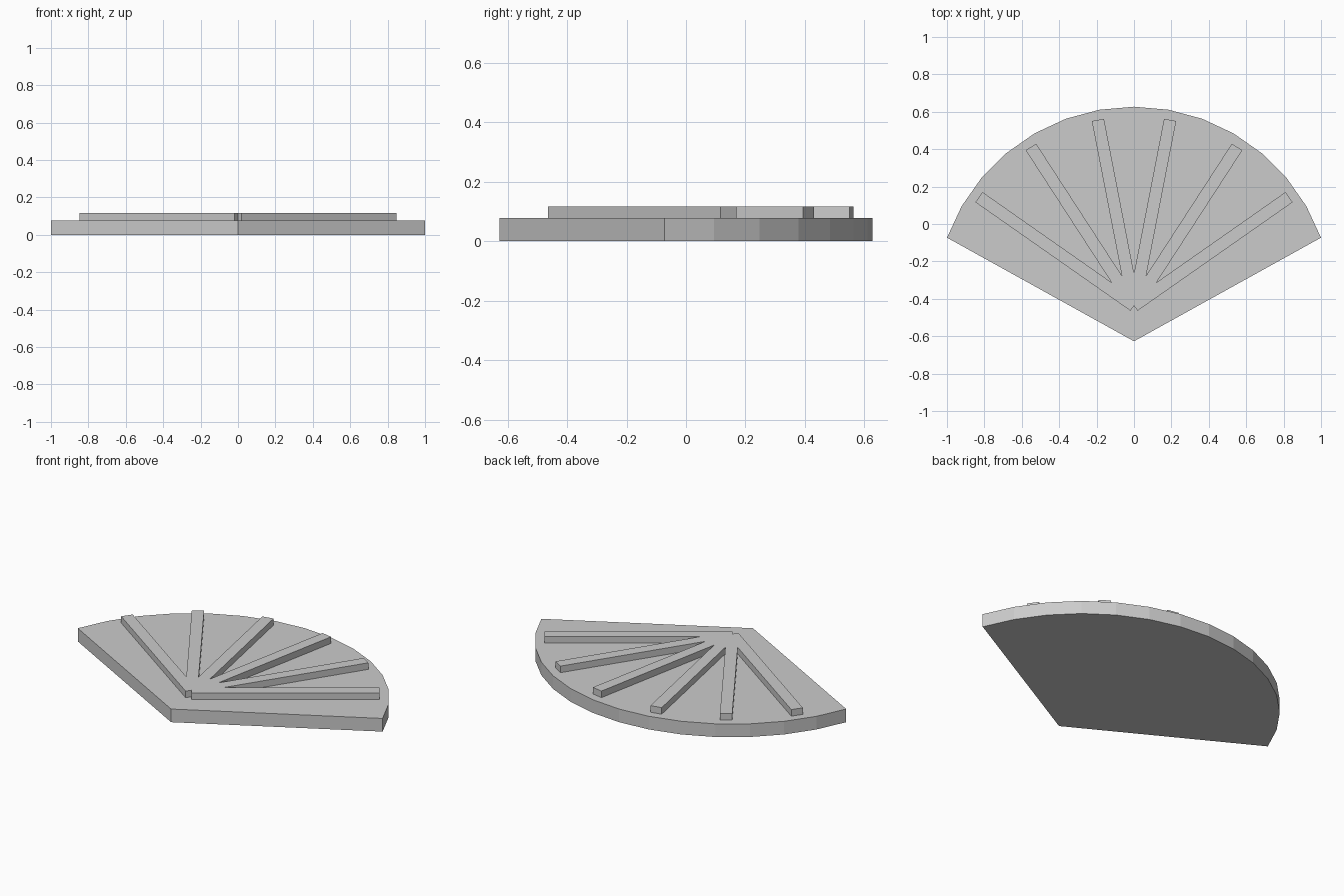
import bpy
import bmesh
from math import sin, cos, radians
from mathutils import Vector

cube = bpy.data.objects.get("Cube")
if cube:
    bpy.data.objects.remove(cube, do_unlink=True)

grey = bpy.data.materials.new("light grey")
grey.use_nodes = True
colour = (0.6, 0.6, 0.6, 1)
grey.diffuse_color = colour
grey.node_tree.nodes["Principled BSDF"].inputs["Base Color"].default_value = colour

CENTRE = Vector((0, -0.437))
RADIUS = 1.064


def polar(radius, degrees, side=0.0):
    """Point at a bearing from +y towards +x, shifted sideways to the right."""
    a = radians(degrees)
    return CENTRE + Vector((sin(a), cos(a))) * radius + Vector((cos(a), -sin(a))) * side


def prism(name, outline, bottom, top):
    """Extrude a counter-clockwise outline upwards."""
    bm = bmesh.new()
    face = bm.faces.new([bm.verts.new((p.x, p.y, bottom)) for p in outline])
    result = bmesh.ops.extrude_face_region(bm, geom=[face], use_keep_orig=True)
    for v in result["geom"]:
        if isinstance(v, bmesh.types.BMVert):
            v.co.z = top
    bmesh.ops.recalc_face_normals(bm, faces=bm.faces[:])
    mesh = bpy.data.meshes.new(name)
    bm.to_mesh(mesh)
    bm.free()
    mesh.materials.append(grey)
    obj = bpy.data.objects.new(name, mesh)
    bpy.context.collection.objects.link(obj)
    return obj


# Fan-shaped base: pointed front and faceted rear arc
arc = [polar(RADIUS, d) for d in range(70, -71, -10)]
prism("fan_base", [Vector((0, -0.627))] + arc, 0, 0.078)

# Six joined ribs spreading from the arc centre
STEP, HALF_WIDTH, LENGTH = 22, 0.033, 1.012
bearings = [55 - STEP * i for i in range(6)]
crotch = HALF_WIDTH / sin(radians(STEP / 2))
ribs = [CENTRE, polar(0, bearings[0], HALF_WIDTH)]
for b in bearings:
    ribs += [polar(LENGTH, b, HALF_WIDTH), polar(LENGTH, b, -HALF_WIDTH)]
    if b != bearings[-1]:
        ribs.append(polar(crotch, b - STEP / 2))
ribs.append(polar(0, bearings[-1], -HALF_WIDTH))
prism("raised_ribs", ribs, 0.07, 0.117)
